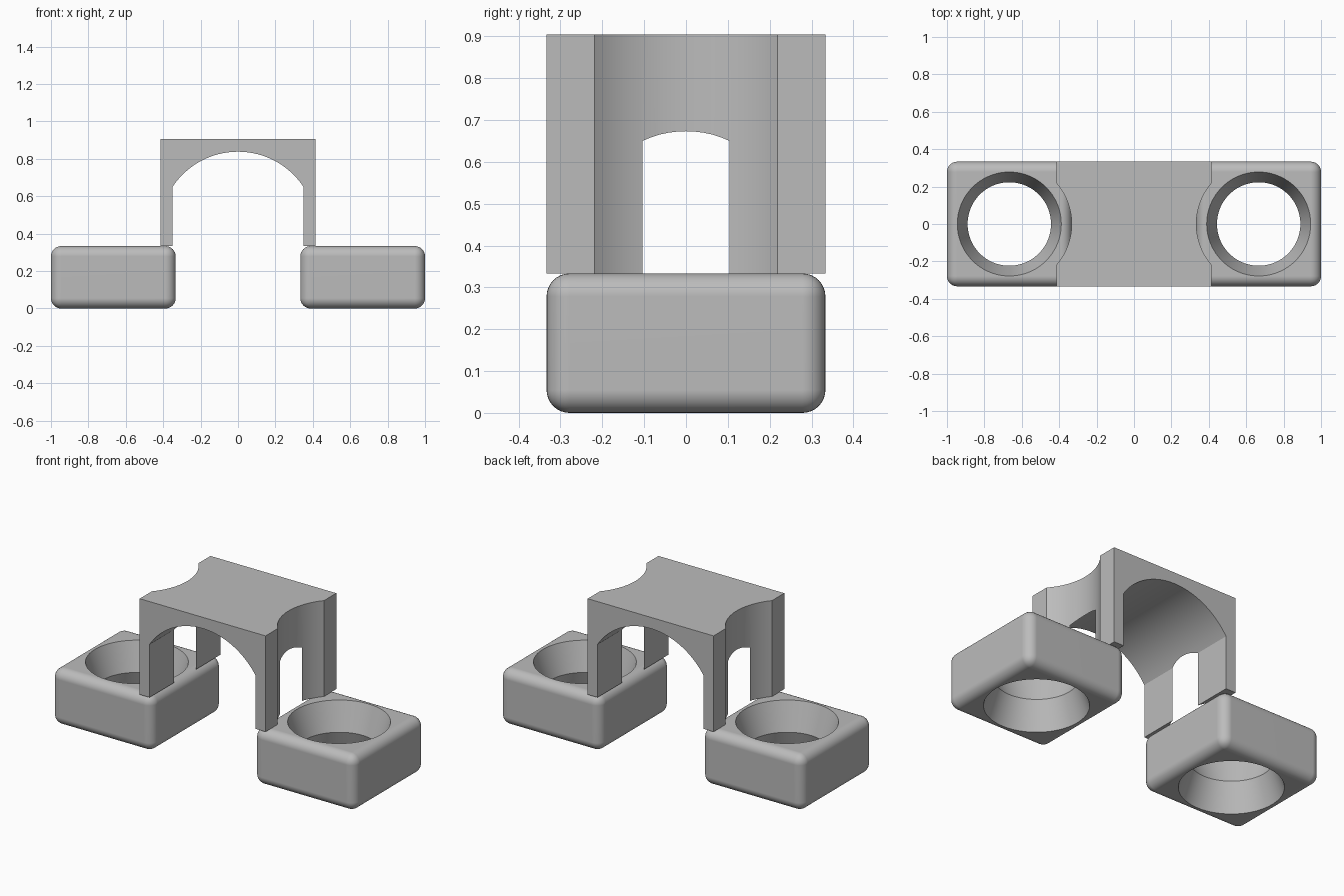
import bpy
import bmesh
import math

cube = bpy.data.objects.get("Cube")
if cube:
    bpy.data.objects.remove(cube, do_unlink=True)

UNIT = 1 / 3          # block half width, block height and scoop radius
HOLE_X = 2 * UNIT     # centre of each block and its hole

grey = bpy.data.materials.new("plain grey")
grey.use_nodes = True
colour = (0.5, 0.5, 0.5, 1)
grey.diffuse_color = colour
grey.node_tree.nodes["Principled BSDF"].inputs["Base Color"].default_value = colour


def make_object(name, bm):
    bmesh.ops.recalc_face_normals(bm, faces=bm.faces)
    mesh = bpy.data.meshes.new(name)
    bm.to_mesh(mesh)
    bm.free()
    mesh.materials.append(grey)
    obj = bpy.data.objects.new(name, mesh)
    bpy.context.collection.objects.link(obj)
    return obj


def box(name, centre, size):
    bm = bmesh.new()
    bmesh.ops.create_cube(bm, size=1)
    bmesh.ops.scale(bm, vec=size, verts=bm.verts)
    bmesh.ops.translate(bm, vec=centre, verts=bm.verts)
    return make_object(name, bm)


def lathe(name, x, rings, sides=96):
    """Closed solid turned about a vertical axis; rings are (radius, z)."""
    bm = bmesh.new()
    loops = []
    for r, z in rings:
        angles = [math.tau * i / sides for i in range(sides)]
        loops.append([bm.verts.new((x + r * math.cos(a), r * math.sin(a), z)) for a in angles])
    for low, high in zip(loops, loops[1:]):
        for i in range(sides):
            j = (i + 1) % sides
            bm.faces.new((low[i], low[j], high[j], high[i]))
    bm.faces.new(loops[0])
    bm.faces.new(loops[-1])
    return make_object(name, bm)


def extrude_y(name, outline, depth):
    """Prism from an x-z outline, centred on y = 0."""
    bm = bmesh.new()
    face = bm.faces.new([bm.verts.new((x, -depth / 2, z)) for x, z in outline])
    new = bmesh.ops.extrude_face_region(bm, geom=[face])["geom"]
    moved = [v for v in new if isinstance(v, bmesh.types.BMVert)]
    bmesh.ops.translate(bm, vec=(0, depth, 0), verts=moved)
    return make_object(name, bm)


def apply(obj, modifier):
    bpy.ops.object.select_all(action="DESELECT")
    bpy.context.view_layer.objects.active = obj
    obj.select_set(True)
    bpy.ops.object.modifier_apply(modifier=modifier.name)


def cut(obj, cutter):
    mod = obj.modifiers.new("cut", "BOOLEAN")
    mod.operation = "DIFFERENCE"
    mod.solver = "EXACT"
    mod.object = cutter
    apply(obj, mod)
    bpy.data.objects.remove(cutter, do_unlink=True)


def finish(obj):
    bpy.ops.object.select_all(action="DESELECT")
    bpy.context.view_layer.objects.active = obj
    obj.select_set(True)
    bpy.ops.object.shade_smooth_by_angle(angle=math.radians(20))
    mod = obj.modifiers.new("weighted normals", "WEIGHTED_NORMAL")
    mod.keep_sharp = True


# Rounded blocks, each with an hourglass hole
for side, name in ((1, "left_block"), (-1, "right_block")):
    block = box(name, (side * HOLE_X, 0, UNIT / 2), (2 * UNIT, 2 * UNIT, UNIT))
    bevel = block.modifiers.new("rounding", "BEVEL")
    bevel.width = 0.055
    bevel.segments = 8
    apply(block, bevel)
    # The cones run on past both faces at the same slope
    wide, waist, over = 0.278, 0.223, 0.05
    flare = wide + (wide - waist) * over / (UNIT / 2)
    cut(block, lathe("hole_cutter", side * HOLE_X,
                     [(flare, -over), (waist, UNIT / 2), (flare, UNIT + over)]))
    finish(block)

# Bridge with an arched underside
half, inner, top, spring, crown = 0.415, 0.35, 0.905, 0.65, 0.838
rise = crown - spring
radius = (inner ** 2 + rise ** 2) / (2 * rise)
sweep = math.asin(inner / radius)
steps = 48
arch = []
for i in range(steps + 1):
    a = sweep * (1 - 2 * i / steps)
    arch.append((radius * math.sin(a), crown - radius + radius * math.cos(a)))
outline = [(-half, UNIT), (-half, top), (half, top), (half, UNIT), (inner, UNIT)]
bridge = extrude_y("bridge", outline + arch + [(-inner, UNIT)], 2 * UNIT)

# Round scoops that open a window through each leg wall
for side in (1, -1):
    cut(bridge, lathe("scoop_cutter", side * HOLE_X, [(UNIT, 0.2), (UNIT, 1.1)]))
finish(bridge)
